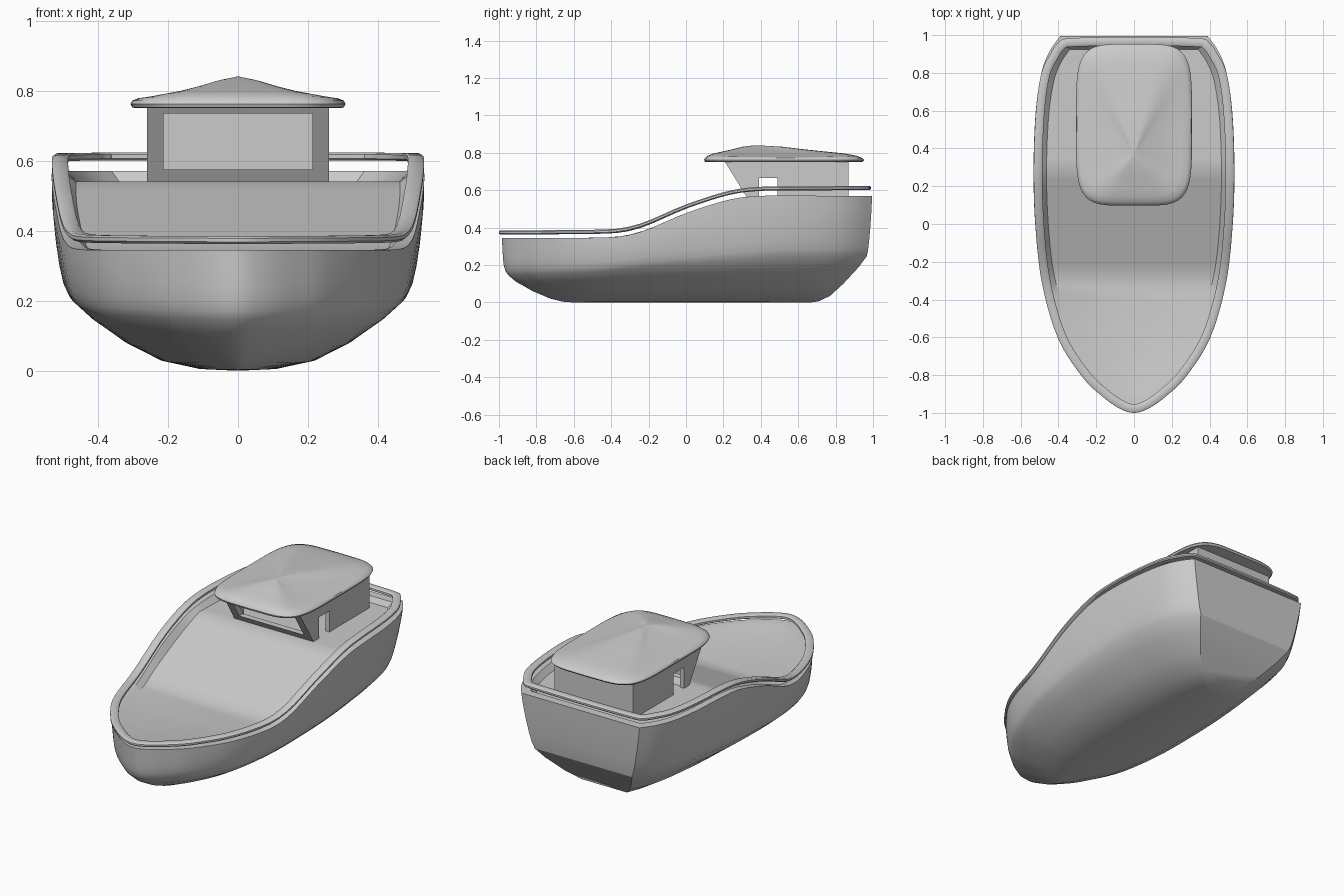
import bpy, bmesh, math
from mathutils import Vector

if "Cube" in bpy.data.objects:
    bpy.data.objects.remove(bpy.data.objects["Cube"])


def catmull(p, n=5):
    """Smooth 2D polyline through p[1:-1]; first and last are guide points."""
    p = [Vector(q) for q in p]
    out = []
    for a, b, c, d in zip(p, p[1:], p[2:], p[3:]):
        for i in range(n):
            t = i / n
            out.append(0.5 * (2*b + (c - a)*t + (2*a - 5*b + 4*c - d)*t*t
                              + (3*b - a - 3*c + d)*t**3))
    return out + [p[-2]]


def interp(pts, x):
    for a, b in zip(pts, pts[1:]):
        if x <= b[0]:
            t = max(0, (x - a[0]) / (b[0] - a[0]))
            return a[1] + (b[1] - a[1]) * t
    return pts[-1][1]


def finish(name, verts, faces, smooth=30):
    bm = bmesh.new()
    vs = [bm.verts.new(v) for v in verts]
    for f in faces:
        bm.faces.new([vs[i] for i in f])
    bmesh.ops.remove_doubles(bm, verts=bm.verts, dist=0.0004)
    bmesh.ops.recalc_face_normals(bm, faces=bm.faces)
    me = bpy.data.meshes.new(name)
    bm.to_mesh(me)
    bm.free()
    ob = bpy.data.objects.new(name, me)
    bpy.context.collection.objects.link(ob)
    bpy.ops.object.select_all(action='DESELECT')
    ob.select_set(True)
    bpy.context.view_layer.objects.active = ob
    if smooth:
        bpy.ops.object.shade_smooth_by_angle(angle=math.radians(smooth))
    return ob


def loft(rings, closed_ends=True, loop=False):
    """Verts and faces joining equal closed rings."""
    n, m = len(rings[0]), len(rings)
    faces = [(i*n + j, i*n + (j+1) % n, (i+1) % m*n + (j+1) % n, (i+1) % m*n + j)
             for i in range(m if loop else m - 1) for j in range(n)]
    if closed_ends and not loop:
        faces += [tuple(range(n)), tuple(range((m-1)*n, m*n))]
    return [v for r in rings for v in r], faces


# Shared lines: deck-edge outline (half width, y), sheer height, chine height, deck height
EDGE = [(0, -.985), (.075, -.962), (.165, -.9), (.27, -.8), (.40, -.6), (.487, -.31),
        (.523, 0), (.532, .30), (.52, .6), (.49, .8), (.449, .91), (.39, .995)]
SHEER = catmull([(-1.2, .345), (-1, .345), (-.7, .345), (-.42, .347), (-.3, .361), (-.19, .396),
                 (0, .477), (.235, .55), (.42, .57), (.7, .57), (1, .57), (1.2, .57)])
CHINE = [(-1, .145), (-.5, .162), (0, .207), (.5, .243), (1, .247)]
DECK = [(-1, .335), (-.27, .335), (.29, .54), (1, .54)]

# Hull: (height kind, fraction, width factor, bow y, stern y) from keel to deck
LEVELS = [('low', 0, 0, -.61, .67), ('low', .025, .21, -.66, .71), ('low', .14, .42, -.73, .77),
          ('low', .4, .62, -.82, .84), ('low', .75, .81, -.91, .92), ('low', 1, .915, -.952, .967),
          ('side', .12, .945, -.966, .974), ('side', .28, .965, -.975, .98),
          ('side', .5, .983, -.979, .986), ('side', .78, .998, -.982, .992),
          ('side', 1, 1, -.985, .995), ('side', 1, .925, -.91, .945), ('deck', 0, .87, -.88, .925)]


def hull():
    edge = catmull([(-.075, -.962)] + EDGE + [(.32, 1.08)])
    verts, faces = [], []
    n = len(LEVELS)
    for w, ye in edge:
        s = (ye + .985) / 1.98
        for kind, f, k, yb, ys in LEVELS:
            y = yb + (ys - yb) * s
            zc = interp(CHINE, y)
            if kind == 'low':
                z = f * zc
                k *= 1 - .1 * s**6
            elif kind == 'side':
                z = zc + (interp(SHEER, y) - zc) * f
                k *= 1 - .1 * (1 - f) * s**6
            else:
                z = interp(DECK, y)
            verts += [(w*k, y, z), (-w*k, y, z)]
    m = len(edge)
    idx = lambda i, j, side: (i*n + j) * 2 + side
    for i in range(m - 1):
        for side in (0, 1):
            for j in range(n - 1):
                faces.append((idx(i, j, side), idx(i+1, j, side),
                              idx(i+1, j+1, side), idx(i, j+1, side)))
        faces.append((idx(i, n-1, 0), idx(i+1, n-1, 0), idx(i+1, n-1, 1), idx(i, n-1, 1)))
    # transom, outside and inside
    for j in range(n - 1):
        faces.append((idx(m-1, j, 0), idx(m-1, j, 1), idx(m-1, j+1, 1), idx(m-1, j+1, 0)))
    finish('hull', verts, faces, 25)


hull()

# Rail floating above the bulwark
half = [(x * .953, y * .99) for x, y in EDGE[:-2]]
half = [(0, -.976)] + half[1:] + [(.418, .895), (.383, .943), (.33, .96), (0, .966)]
half = catmull([(-half[1][0], half[1][1])] + half + [(-.33, .96)])
path = half + [Vector((-p.x, p.y)) for p in half[-2:0:-1]]
SECTION = [(-.022, .005), (-.015, 0), (.017, 0), (.024, .006),
           (.024, .016), (.016, .022), (-.016, .022), (-.022, .017)]
rings = []
for i, p in enumerate(path):
    t = (path[(i+1) % len(path)] - path[i-1]).normalized()
    base = interp(SHEER, p.y) + .017 + .007 * (p.y + 1)
    rings.append([(p.x + t.y*a, p.y - t.x*a, base + b) for a, b in SECTION])
finish('rail', *loft(rings, loop=True), 40)


# Cabin: raked box, hollowed, with front window and side doors
def prism(name, profile, hx):
    return finish(name, *loft([[(x, y, z) for y, z in profile] for x in (-hx, hx)]), 0)


def cut(ob, cutter):
    cutter.hide_render = True
    mod = ob.modifiers.new('cut', 'BOOLEAN')
    mod.object, mod.operation, mod.solver = cutter, 'DIFFERENCE', 'EXACT'
    bpy.ops.object.select_all(action='DESELECT')
    bpy.context.view_layer.objects.active = ob
    ob.select_set(True)
    bpy.ops.object.modifier_apply(modifier=mod.name)
    bpy.data.objects.remove(cutter)


cabin = prism('cabin', [(.345, .53), (.205, .757), (.87, .757), (.87, .53)], .26)
cut(cabin, prism('inside', [(.40, .50), (.23, .775), (.84, .775), (.84, .50)], .235))
cut(cabin, prism('window', [(.1, .575), (.1, .735), (.42, .735), (.42, .575)], .213))
cut(cabin, prism('doors', [(.39, .5), (.39, .665), (.49, .665), (.49, .5)], .4))

# Roof: rounded rectangle rising to an off-centre peak
N, PEAK = 48, .37


def roof_ring(f, z, lift=0, power=.42):
    ring = []
    for i in range(N):
        a = 2 * math.pi * i / N
        c, s = math.cos(a), math.sin(a)
        x = .307 * math.copysign(abs(c)**power, c)
        y = .525 + .428 * math.copysign(abs(s)**power, s)
        ring.append((x * f, PEAK + (y - PEAK) * f, z + lift * s * s))
    return ring


rings = [roof_ring(.95, .75), roof_ring(.985, .752), roof_ring(1, .762), roof_ring(.985, .771),
         roof_ring(.93, .778, .006), roof_ring(.82, .782, .014), roof_ring(.65, .788, .018),
         roof_ring(.45, .802, .016), roof_ring(.25, .818, .014), roof_ring(.1, .831, .006),
         roof_ring(.01, .84)]
finish('roof', *loft(rings), 40)
